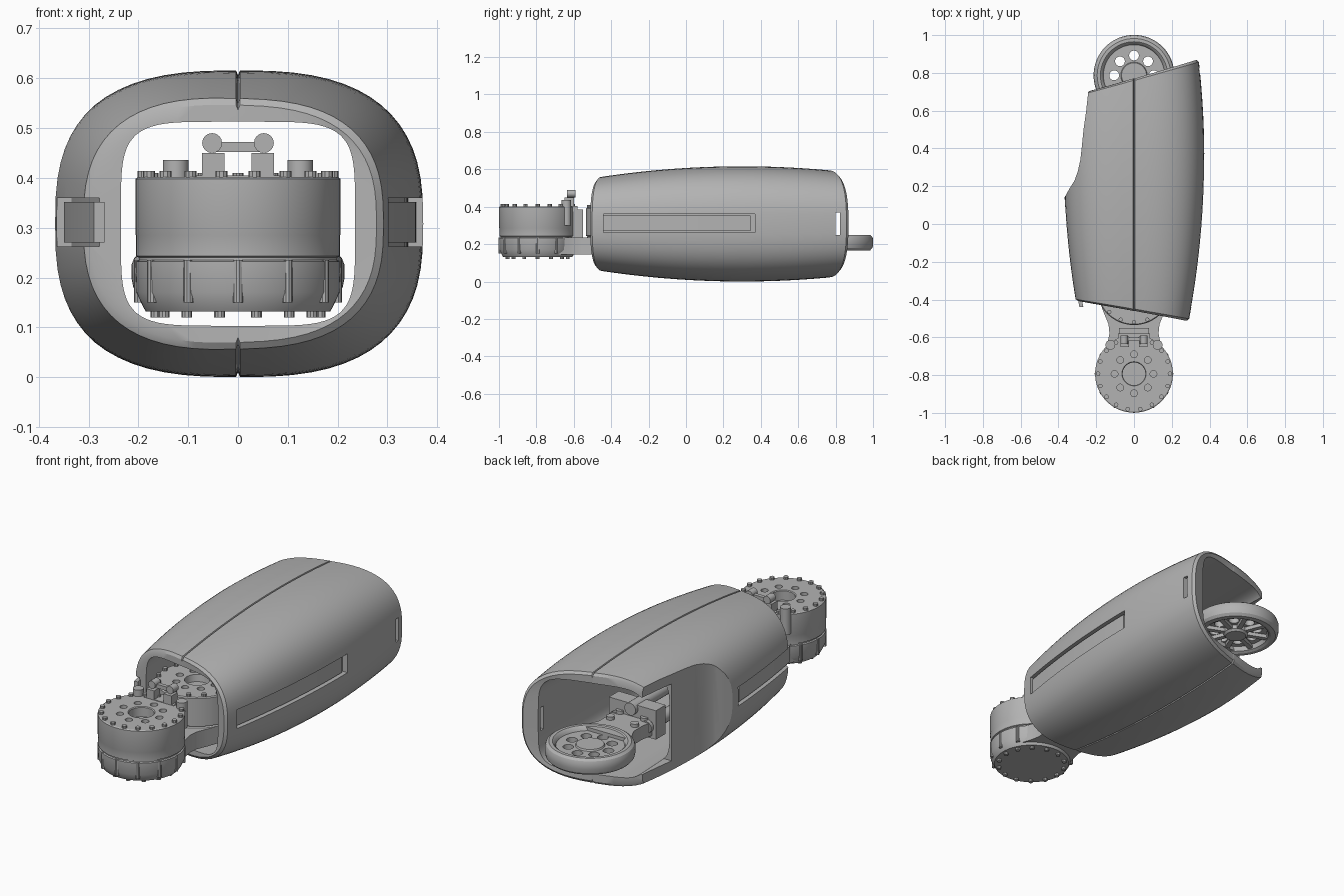
import bpy, bmesh
from math import sin, cos, pi, copysign

cube = bpy.data.objects.get("Cube")
if cube:
    bpy.data.objects.remove(cube, do_unlink=True)

grey = bpy.data.materials.new("plain grey")
grey.use_nodes = True
grey.diffuse_color = (0.45, 0.45, 0.45, 1)
grey.node_tree.nodes["Principled BSDF"].inputs["Base Color"].default_value = grey.diffuse_color
MID = 0.308


def finish(name, bm):
    bmesh.ops.recalc_face_normals(bm, faces=bm.faces)
    mesh = bpy.data.meshes.new(name)
    bm.to_mesh(mesh)
    bm.free()
    mesh.materials.append(grey)
    obj = bpy.data.objects.new(name, mesh)
    bpy.context.collection.objects.link(obj)
    return obj


def add_loft(bm, rings, wrap=False):
    """Skin equal point rings; cap the ends unless they wrap round."""
    rows = [[bm.verts.new(p) for p in ring] for ring in rings]
    n = len(rows[0])
    for a, b in zip(rows, rows[1:] + rows[:1] if wrap else rows[1:]):
        for i in range(n):
            j = (i + 1) % n
            bm.faces.new((a[i], a[j], b[j], b[i]))
    if not wrap:
        bm.faces.new(rows[0])
        bm.faces.new(rows[-1])


def loft(name, rings, wrap=False):
    bm = bmesh.new()
    add_loft(bm, rings, wrap)
    return finish(name, bm)


def circle(x, y, z, r, n=16):
    return [(x + r * cos(2 * pi * i / n), y + r * sin(2 * pi * i / n), z) for i in range(n)]


def lathe(name, profile, y, x=0, n=64):
    return loft(name, [circle(x, y, z, r, n) for r, z in profile])


def prism(name, outline, z0, z1):
    return loft(name, [[(x, y, z) for x, y in outline] for z in (z0, z1)])


def box(name, x, y, z, sx, sy, sz):
    pts = [(x + a * sx / 2, y + b * sy / 2) for a, b in ((-1, -1), (1, -1), (1, 1), (-1, 1))]
    return prism(name, pts, z - sz / 2, z + sz / 2)


def bolt_ring(name, y, ring_r, count, r, z0, z1, n=10):
    bm = bmesh.new()
    for x, by, _ in circle(0, y, 0, ring_r, count):
        add_loft(bm, [circle(x, by, z, r, n) for z in (z0, z1)])
    return finish(name, bm)


def cut(obj, *cutters):
    for c in cutters:
        m = obj.modifiers.new("cut", 'BOOLEAN')
        m.operation, m.solver, m.object = 'DIFFERENCE', 'EXACT', c
        bpy.context.view_layer.objects.active = obj
        bpy.ops.object.modifier_apply(modifier=m.name)
        bpy.data.objects.remove(c, do_unlink=True)


# ---- outer shell: barrel with slanted ends ----
def half_width(y):
    return 0.372 - 0.11 * (y - 0.35) ** 2


def half_height(y):
    return 0.308 - 0.1 * (y - 0.3) ** 2


def power(v, n):
    return copysign(abs(v) ** (2 / n), v)


def section(t, inner=False, shrink=0.0):
    y0, slant = -0.46 + 1.23 * t, -0.175 + 0.455 * t
    ring, steps, n = [], 64, 5 if inner else 2.7
    for i in range(steps):
        a = 2 * pi * i / steps
        c, s = power(cos(a), n), power(sin(a), n)
        if i % 32 == 16:
            c = 0
        y = y0 + slant * half_width(y0) * c
        w, h = half_width(y) - shrink, half_height(y) - shrink
        if inner:
            w, h = 0.235 + 0.025 * t, 0.205 + 0.03 * t
            y = y0 + slant * w * c
        if i % 32 == 16 and not inner:    # seam groove along the crown and keel
            d = copysign(0.004, s)
            ring += [(d, y, MID + h * s), (0, y, MID + (h - 0.01) * s), (-d, y, MID + h * s)]
        elif i % 32 == 16:
            d = copysign(0.004, s)
            ring += [(k * d, y, MID + h * s) for k in (1, 0, -1)]
        else:
            ring.append((w * c, y, MID + h * s))
    return ring


N = 28
outer = [section(0, shrink=0.012)] + [section(0.008 + 0.984 * k / N) for k in range(N + 1)]
outer.append(section(1, shrink=0.012))
inner = [section(1 - k / 8, inner=True) for k in range(9)]
shell = loft("outer_shell", outer + inner, wrap=True)

# scooped flank and the open rear corner
scoop = [(-0.5, 0.09), (-0.385, 0.11), (-0.368, 0.14), (-0.34, 0.19), (-0.315, 0.23), (-0.297, 0.28),
         (-0.284, 0.34), (-0.276, 0.41), (-0.267, 0.5), (-0.253, 0.6), (-0.24, 0.72), (-0.24, 1.1), (-0.5, 1.1)]
cut(shell, prism("scoop_cutter", scoop, -0.2, 0.9),
    box("corner_cutter", -0.3, 0.8, MID, 0.3, 0.6, 0.4),
    box("rim_window_cutter", 0.33, 0.812, MID, 0.3, 0.025, 0.12))

# recessed slots with raised inlays
for side, end, label in ((1, 0.37, "left"), (-1, 0.09, "right")):
    def strip(start, stop, low, high):
        ys = [start + (stop - start) * k / 12 for k in range(13)]
        return ([(side * (half_width(y) - low), y) for y in ys]
                + [(side * (half_width(y) + high), y) for y in reversed(ys)])
    cut(shell, prism(label + "_slot_cutter", strip(-0.44, end, 0.03, 0.1), 0.262, 0.36))
    prism(label + "_slot_inlay", strip(-0.44, end - 0.025, 0.035, -0.014), 0.27, 0.352)

# ---- front joint motor ----
FY, BY, RY = -0.793, -0.335, 0.787
motor = lathe("front_motor", [(0.185, 0.132), (0.19, 0.14), (0.204, 0.17), (0.206, 0.232), (0.199, 0.235),
                              (0.199, 0.24), (0.205, 0.243), (0.205, 0.285), (0.206, 0.288), (0.206, 0.398),
                              (0.2, 0.402), (0.064, 0.402), (0.06, 0.398), (0.06, 0.35)], FY)
cut(motor, bolt_ring("motor_hole_cutter", FY, 0.103, 8, 0.018, 0.38, 0.45, 16))
bolt_ring("motor_top_bolts", FY, 0.19, 18, 0.012, 0.39, 0.414)
bolt_ring("motor_bottom_bolts", FY, 0.165, 14, 0.011, 0.12, 0.14)
bolt_ring("motor_side_lugs", FY, 0.199, 12, 0.01, 0.15, 0.235)

# cable posts and clip behind the motor top
for s in (-1, 1):
    lathe("cable_post", [(0.026, 0.3), (0.026, 0.436)], -0.64, s * 0.125, 20)
    box("clip_foot", s * 0.05, -0.625, 0.405, 0.045, 0.05, 0.09)
    loft("clip_lug", [[(s * 0.052 + u, y, 0.47 + v) for u, v, _ in circle(0, 0, 0, 0.02)]
                      for y in (-0.635, -0.59)])
box("clip_bar", 0, -0.61, 0.462, 0.1, 0.02, 0.02)
box("clip_base", 0, -0.615, 0.39, 0.17, 0.07, 0.03)

# ---- neck link with a narrow waist ----
half = [(0.16, -0.69), (0.14, -0.63), (0.13, -0.58), (0.135, -0.53), (0.16, -0.47), (0.185, -0.4)]
neck = half + [(-x, y) for x, y in reversed(half)]
prism("neck_lower", neck, 0.145, 0.235)
box("neck_block", 0, -0.6, 0.3, 0.16, 0.1, 0.17)

# ---- elbow motor inside the shell mouth ----
elbow = lathe("inner_motor", [(0.18, 0.15), (0.197, 0.17), (0.197, 0.235), (0.19, 0.24), (0.2, 0.245),
                              (0.2, 0.39), (0.195, 0.395), (0.06, 0.395), (0.055, 0.36)], BY)
cut(elbow, bolt_ring("inner_hole_cutter", BY, 0.1, 8, 0.018, 0.37, 0.45, 16))
bolt_ring("inner_motor_bolts", BY, 0.185, 16, 0.011, 0.385, 0.41)

# ---- tubes running back through the shell ----
for x, z in ((-0.09, 0.22), (0.09, 0.22), (0, 0.29)):
    loft("inner_tube", [[(x + u, y, z + v) for u, v, _ in circle(0, 0, 0, 0.032, 20)]
                        for y in (-0.2, 0.46)])
box("tube_clamp", 0, 0.4, 0.235, 0.27, 0.08, 0.15)

# ---- rear arm and wheel ----
half = [(0.12, 0.4), (0.1, 0.5), (0.1, 0.57), (0.14, 0.66)]
prism("rear_arm", half + [(-x, y) for x, y in reversed(half)], 0.175, 0.245)
for s in (-1, 1):
    for y in (0.44, 0.52):
        lathe("arm_bolt", [(0.02, 0.2), (0.02, 0.262)], y, s * 0.07, 14)
wheel = lathe("rear_wheel", [(0.06, 0.195), (0.155, 0.195), (0.162, 0.172), (0.175, 0.165), (0.198, 0.167),
                             (0.21, 0.18), (0.214, 0.2), (0.214, 0.225), (0.208, 0.24), (0.195, 0.25),
                             (0.178, 0.25), (0.168, 0.242), (0.162, 0.228), (0.07, 0.228), (0.066, 0.236),
                             (0.058, 0.236)], RY)
cut(wheel, bolt_ring("wheel_hole_cutter", RY, 0.105, 8, 0.026, 0.1, 0.3, 20))
lathe("wheel_hub", [(0.05, 0.165), (0.06, 0.175), (0.06, 0.2)], RY, n=32)
for k in range(8):    # ribs under the wheel, between the holes
    a = pi / 8 + k * pi / 4
    rib = [(u * cos(a) - v * sin(a), RY + u * sin(a) + v * cos(a))
           for u, v in ((0.05, -0.012), (0.16, -0.012), (0.16, 0.012), (0.05, 0.012))]
    prism("wheel_rib", rib, 0.176, 0.2)

# smooth curved faces, keep hard edges
bpy.ops.object.select_all(action='DESELECT')
for obj in bpy.context.scene.objects:
    if obj.type == 'MESH':
        obj.select_set(True)
        bpy.context.view_layer.objects.active = obj
bpy.ops.object.shade_smooth_by_angle(angle=pi / 6)
